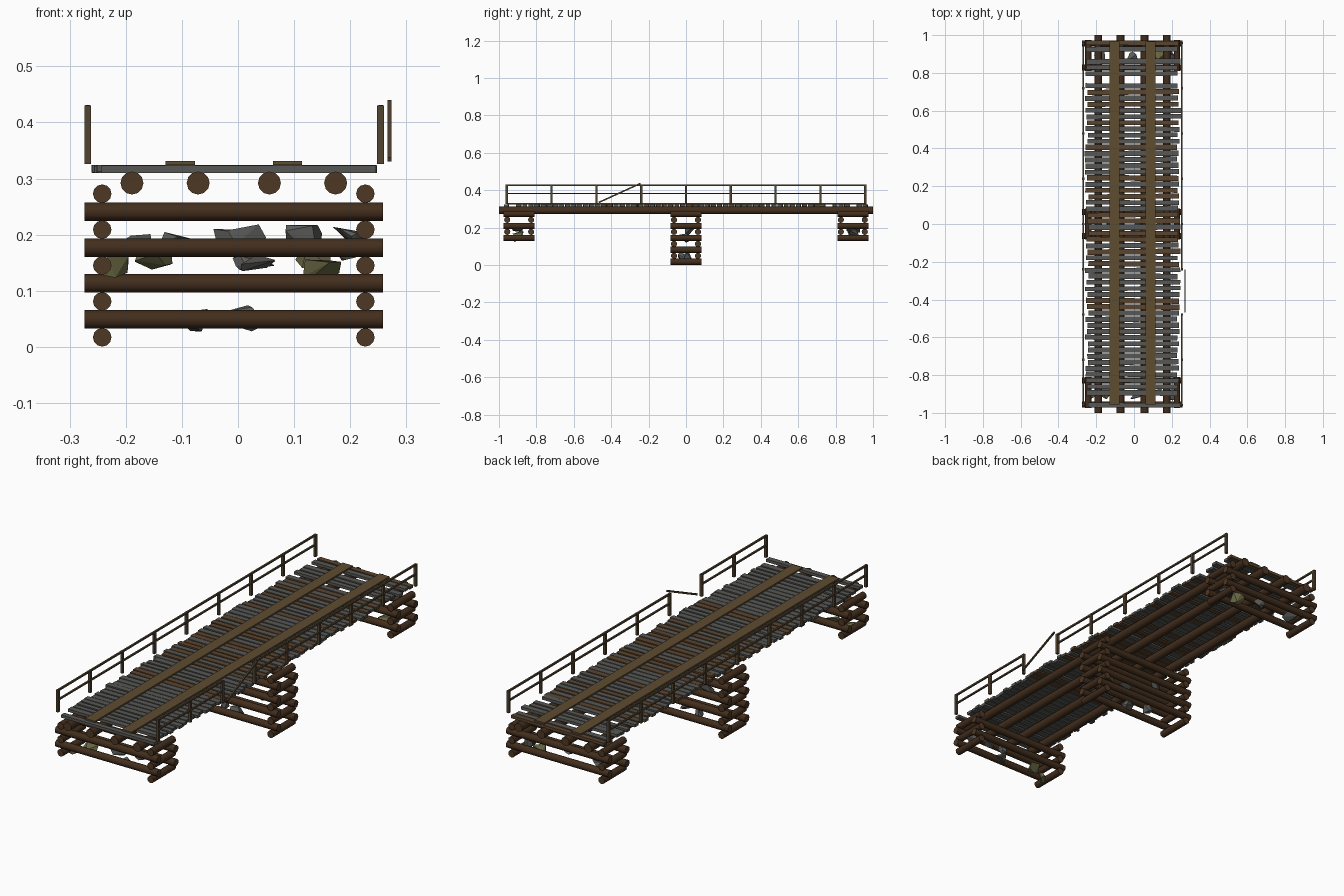
import bpy, bmesh, math, random
from mathutils import Vector, Matrix

if "Cube" in bpy.data.objects:
    bpy.data.objects.remove(bpy.data.objects["Cube"])

random.seed(7)


def material(name, rgb):
    m = bpy.data.materials.new(name)
    m.diffuse_color = (*rgb, 1)
    m.use_nodes = True
    m.node_tree.nodes["Principled BSDF"].inputs["Base Color"].default_value = m.diffuse_color
    return m


BARK = material("dark bark", (0.055, 0.027, 0.012))
CUT = material("cut log end", (0.075, 0.040, 0.018))
GREY = material("weathered grey wood", (0.095, 0.095, 0.090))
BROWN = material("brown plank wood", (0.105, 0.060, 0.028))
RUNNER = material("runner wood", (0.110, 0.072, 0.030))
RAIL = material("rail wood", (0.085, 0.058, 0.030))
STONE = material("grey stone", (0.105, 0.105, 0.100))
MOSS = material("mossy stone", (0.150, 0.145, 0.060))


def finish(name, bm, mats):
    me = bpy.data.meshes.new(name)
    bm.to_mesh(me)
    bm.free()
    ob = bpy.data.objects.new(name, me)
    bpy.context.collection.objects.link(ob)
    for m in mats:
        me.materials.append(m)
    return ob


def add_log(bm, a, b, r, sides=12):
    """Round log between two points, with the cut ends in slot 1."""
    a, b = Vector(a), Vector(b)
    d = b - a
    mat = Matrix.Translation((a + b) / 2) @ d.to_track_quat('Z', 'Y').to_matrix().to_4x4()
    res = bmesh.ops.create_cone(bm, cap_ends=True, segments=sides, radius1=r,
                                radius2=r, depth=d.length, matrix=mat)
    for f in {f for v in res['verts'] for f in v.link_faces}:
        f.material_index = 1 if len(f.verts) > 4 else 0
        f.smooth = len(f.verts) == 4
    for e in {e for v in res['verts'] for e in v.link_edges}:
        e.smooth = all(len(f.verts) == 4 for f in e.link_faces)


def add_box(bm, centre, size, rot=Matrix.Identity(4), index=0):
    mat = Matrix.Translation(centre) @ rot @ Matrix.Diagonal((*size, 1))
    res = bmesh.ops.create_cube(bm, size=1, matrix=mat)
    for f in {f for v in res['verts'] for f in v.link_faces}:
        f.material_index = index


# Log cribs: alternating layers of lengthwise and crosswise logs
def crib(name, y, first):
    bm = bmesh.new()
    for k in range(first, 9):
        z = 0.017 + 0.032 * k
        if k % 2 == 0:
            for x in (-0.242, 0.227):
                add_log(bm, (x, y - 0.083, z), (x, y + 0.083, z), 0.0165)
        else:
            for s in (-0.064, 0.064):
                add_log(bm, (-0.274, y + s, z), (0.258, y + s, z), 0.0165)
    finish(name, bm, (BARK, CUT))


crib("middle_pier", 0, 0)
crib("front_pier", -0.892, 4)
crib("back_pier", 0.892, 4)


# Angular stones packed inside the cribs
def stones(name, spots):
    bm = bmesh.new()
    for x, y, z, w, mossy in spots:
        pts = []
        for i in range(9):
            v = Vector([random.uniform(-1, 1) for _ in range(3)]).normalized()
            pts.append(bm.verts.new((x + v.x * w, y + v.y * w * 0.9, z + v.z * w * 0.65)))
        res = bmesh.ops.convex_hull(bm, input=pts)
        for g in res['geom']:
            if isinstance(g, bmesh.types.BMFace):
                g.material_index = mossy
    finish(name, bm, (STONE, MOSS))


stones("middle_stones", [(-0.06, 0.01, 0.045, 0.036, 0), (0.01, -0.02, 0.05, 0.038, 0),
                         (0.15, 0.0, 0.14, 0.042, 1), (0.03, -0.01, 0.15, 0.042, 0),
                         (-0.12, 0.02, 0.18, 0.04, 0)])
stones("front_stones", [(-0.15, -0.89, 0.165, 0.042, 1), (-0.22, -0.91, 0.145, 0.035, 1),
                        (0.01, -0.90, 0.20, 0.042, 0), (0.11, -0.88, 0.20, 0.042, 0),
                        (0.20, -0.90, 0.20, 0.038, 0), (0.03, -0.90, 0.15, 0.036, 0)])
stones("back_stones", [(-0.17, 0.90, 0.18, 0.042, 0), (0.14, 0.89, 0.16, 0.042, 1),
                       (0.21, 0.90, 0.17, 0.038, 0), (-0.02, 0.88, 0.20, 0.04, 0)])

# Four long stringer logs under the deck
bm = bmesh.new()
for x in (-0.189, -0.071, 0.056, 0.174):
    add_log(bm, (x, -1, 0.292), (x, 1, 0.292), 0.0205)
finish("stringers", bm, (BARK, CUT))

# Deck planks: uneven lengths, a few brown, a few missing
bm = bmesh.new()
pitch = 0.0325
for i in range(60):
    y = -0.959 + i * pitch
    if any(lo < y < hi for lo, hi in ((-0.94, -0.90), (-0.60, -0.57), (0.74, 0.79), (0.88, 0.92))):
        continue
    left = -0.252 + random.uniform(-0.009, 0.012)
    right = 0.238 + random.uniform(-0.012, 0.011)
    brown = random.random() < (0.15 if y < -0.15 else 0.36)
    rot = Matrix.Rotation(random.uniform(-0.012, 0.012), 4, 'Z')
    add_box(bm, ((left + right) / 2, y, 0.317 + random.uniform(-0.001, 0.001)),
            (right - left, random.uniform(0.023, 0.029), 0.013), rot, int(brown))
finish("deck_planks", bm, (GREY, BROWN))

# Two wheel runners along the deck
bm = bmesh.new()
for x in (-0.103, 0.088):
    add_box(bm, (x, 0.005, 0.3275), (0.052, 1.92, 0.007))
finish("wheel_runners", bm, (RUNNER,))

# Railings: nine posts with two rails; the right side has a broken bay
ys = [-0.958 + 0.2395 * i for i in range(9)]
for name, x, broken in (("left_railing", -0.268, None), ("right_railing", 0.254, 2)):
    bm = bmesh.new()
    for y in ys:
        add_box(bm, (x, y, 0.378), (0.012, 0.012, 0.104))
    for k in range(8):
        if k == broken:
            continue
        for z, h in ((0.427, 0.008), (0.382, 0.007)):
            add_box(bm, (x, (ys[k] + ys[k + 1]) / 2, z), (0.008, ys[k + 1] - ys[k], h))
    finish(name, bm, (RAIL,))

# Loose rail leaning in the broken bay
bm = bmesh.new()
a, b = Vector((0.27, -0.467, 0.334)), Vector((0.27, -0.243, 0.436))
add_box(bm, (a + b) / 2, (0.007, (b - a).length, 0.008),
        Matrix.Rotation(math.atan2(b.z - a.z, b.y - a.y), 4, 'X'))
finish("fallen_rail", bm, (RAIL,))
